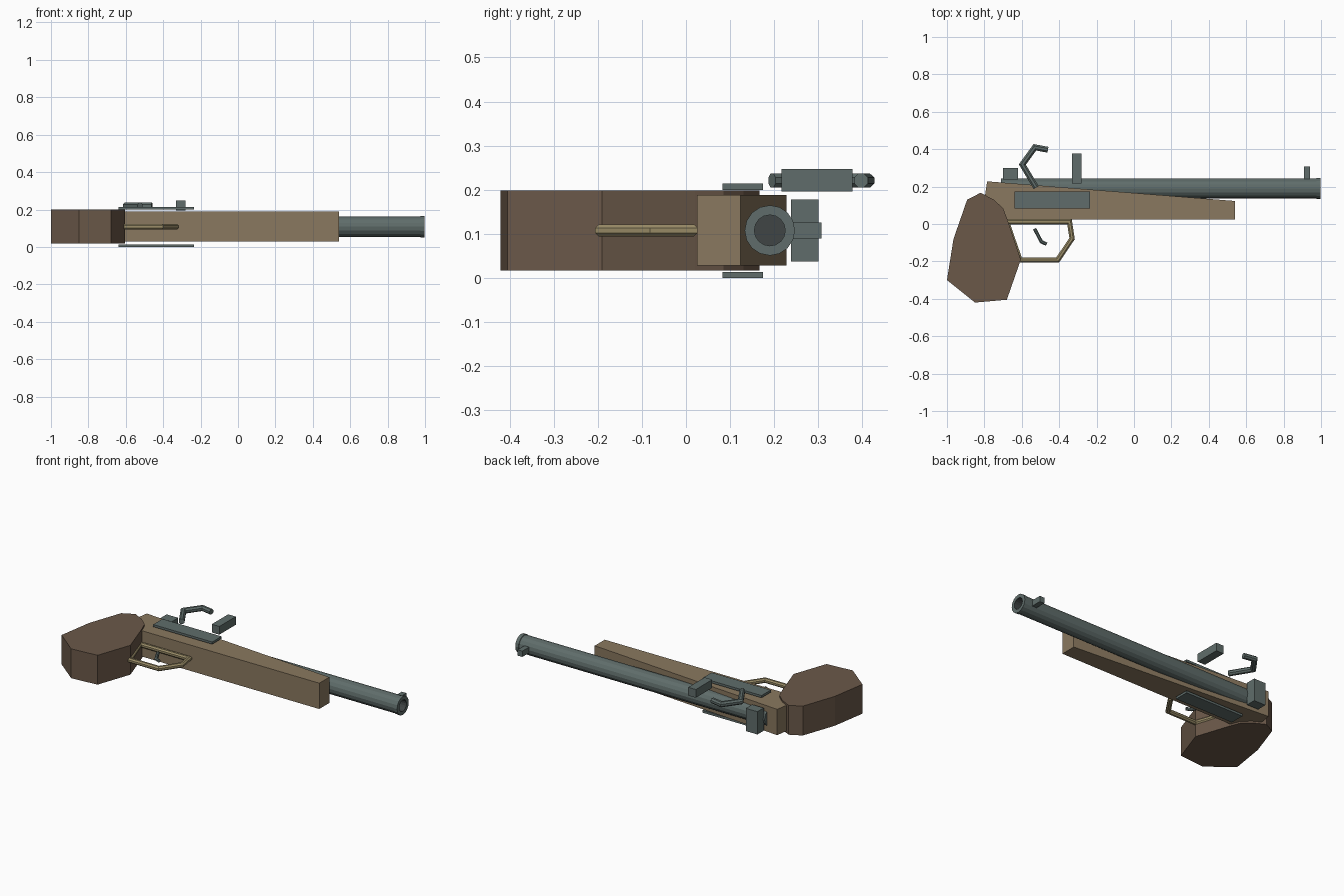
import bpy, bmesh, math
from mathutils import Vector

if "Cube" in bpy.data.objects:
    bpy.data.objects.remove(bpy.data.objects["Cube"])

ZC = 0.108  # middle plane of the pistol lying on its side


def material(name, rgb):
    m = bpy.data.materials.new(name)
    m.diffuse_color = (*rgb, 1)
    m.use_nodes = True
    m.node_tree.nodes["Principled BSDF"].inputs["Base Color"].default_value = m.diffuse_color
    return m


DARK_WOOD = material("dark wood", (0.145, 0.098, 0.066))
WOOD = material("light wood", (0.255, 0.190, 0.115))
STEEL = material("grey steel", (0.115, 0.152, 0.145))
BORE = material("dark bore", (0.050, 0.058, 0.058))
BRASS = material("dull brass", (0.330, 0.270, 0.140))


def finish(name, bm, *mats):
    bmesh.ops.recalc_face_normals(bm, faces=bm.faces)
    me = bpy.data.meshes.new(name)
    bm.to_mesh(me)
    bm.free()
    for m in mats:
        me.materials.append(m)
    ob = bpy.data.objects.new(name, me)
    bpy.context.collection.objects.link(ob)
    return ob


def slab(name, outline, z0, z1, mat):
    """Outline in the XY plane, extruded from z0 to z1."""
    bm = bmesh.new()
    face = bm.faces.new([bm.verts.new((x, y, z0)) for x, y in outline])
    ext = bmesh.ops.extrude_face_region(bm, geom=[face])
    verts = [v for v in ext["geom"] if isinstance(v, bmesh.types.BMVert)]
    bmesh.ops.translate(bm, verts=verts, vec=(0, 0, z1 - z0))
    return finish(name, bm, mat)


def box(name, x0, x1, y0, y1, z0, z1, mat):
    return slab(name, [(x0, y0), (x1, y0), (x1, y1), (x0, y1)], z0, z1, mat)


def tube(name, path, z, r, mat, sides=8, closed=False):
    """Mitred tube along a path in the XY plane."""
    bm = bmesh.new()
    pts = [Vector(p) for p in path]
    n = len(pts)
    rings = []
    for i, p in enumerate(pts):
        a = (p - pts[i - 1]).normalized() if closed or i > 0 else None
        b = (pts[(i + 1) % n] - p).normalized() if closed or i < n - 1 else None
        t = ((a or b) + (b or a)).normalized()
        widen = 1 / max(0.6, t.dot(a or b))
        side = Vector((-t.y, t.x)) * widen
        ring = []
        for k in range(sides):
            w = 2 * math.pi * (k + 0.5) / sides
            q = p + side * r * math.cos(w)
            ring.append(bm.verts.new((q.x, q.y, z + r * math.sin(w))))
        rings.append(ring)
    for i in range(n if closed else n - 1):
        A, B = rings[i], rings[(i + 1) % n]
        for k in range(sides):
            j = (k + 1) % sides
            bm.faces.new((A[k], A[j], B[j], B[k]))
    if not closed:
        bm.faces.new(rings[0])
        bm.faces.new(rings[-1])
    return finish(name, bm, mat)


# Wooden grip and fore stock
slab("grip", [(-1, -0.30), (-0.85, -0.42), (-0.68, -0.405), (-0.605, -0.19),
              (-0.675, 0.02), (-0.70, 0.085), (-0.75, 0.13), (-0.82, 0.167),
              (-0.892, 0.13), (-0.965, -0.08)], 0.017, 0.199, DARK_WOOD)
slab("stock", [(-0.80, 0.13), (-0.70, 0.025), (0.54, 0.025),
               (0.54, 0.123), (-0.785, 0.228)], 0.028, 0.188, WOOD)

# Barrel with muzzle lip and recessed bore
SIDES = 16
bm = bmesh.new()
rings = []
for x, r in [(-0.71, 0.054), (0.975, 0.054), (0.977, 0.057), (0.998, 0.057),
             (0.998, 0.035), (0.93, 0.035)]:
    rings.append([bm.verts.new((x, 0.19 + r * math.cos(2 * math.pi * k / SIDES),
                                ZC + r * math.sin(2 * math.pi * k / SIDES)))
                  for k in range(SIDES)])
for i, (A, B) in enumerate(zip(rings, rings[1:])):
    for k in range(SIDES):
        j = (k + 1) % SIDES
        bm.faces.new((A[k], A[j], B[j], B[k])).material_index = int(i == 4)
bm.faces.new(rings[0])
bm.faces.new(rings[-1]).material_index = 1
finish("barrel", bm, STEEL, BORE)

# Sights
box("front_sight", 0.908, 0.94, 0.23, 0.307, 0.09, 0.126, STEEL)
box("rear_sight", -0.70, -0.62, 0.238, 0.30, 0.037, 0.178, STEEL)

# Lock plates on both sides
for side, z in (("upper", 0.2), ("lower", 0.0)):
    box(side + "_lock_plate", -0.64, -0.235, 0.083, 0.174, z, z + 0.014, STEEL)

# Striker plate and hammer
box("frizzen", -0.332, -0.28, 0.217, 0.378, 0.196, 0.247, STEEL)
tube("hammer", [(-0.523, 0.195), (-0.597, 0.318), (-0.53, 0.41), (-0.46, 0.397)],
     0.221, 0.017, STEEL)

# Trigger guard and trigger
tube("trigger_guard", [(-0.68, 0.012), (-0.345, 0.012), (-0.331, -0.078),
                       (-0.408, -0.192), (-0.61, -0.192), (-0.66, -0.05)],
     ZC, 0.015, BRASS, closed=True)
tube("trigger", [(-0.532, -0.025), (-0.495, -0.095), (-0.467, -0.108)],
     ZC, 0.010, STEEL)
